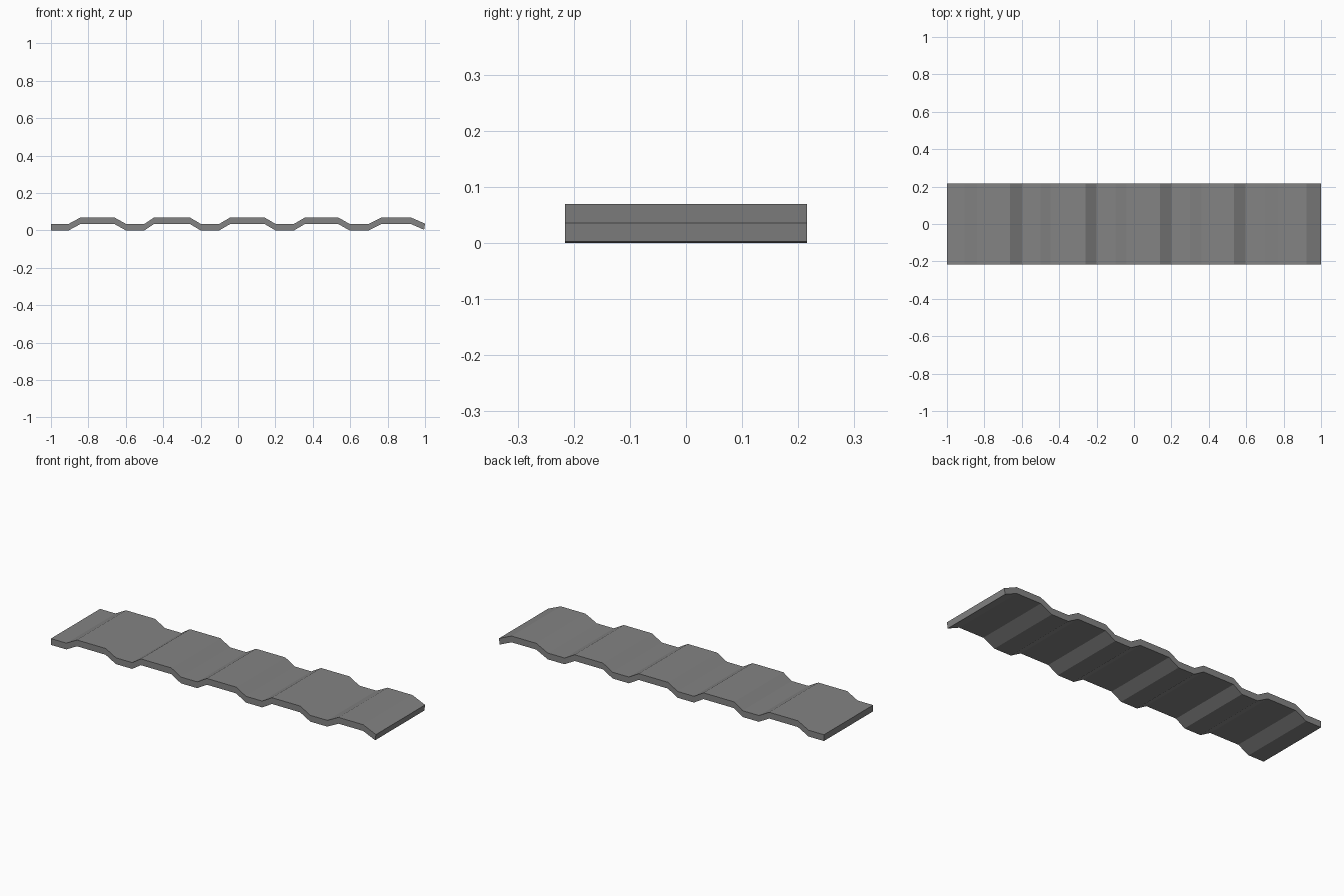
import bpy
import bmesh

cube = bpy.data.objects.get("Cube")
if cube:
    bpy.data.objects.remove(cube, do_unlink=True)

HALF_WIDTH = 0.216
LOW, HIGH, THICK = 0.0, 0.035, 0.035

# Underside fold positions, one ridge per row: rise start, rise end, fall start, fall end
ridges = [
    (-0.905, -0.84, -0.663, -0.60),
    (-0.50, -0.447, -0.259, -0.20),
    (-0.10, -0.04, 0.14, 0.20),
    (0.30, 0.36, 0.534, 0.596),
    (0.70, 0.77, 0.922, 0.995),
]
underside = [(-1.0, LOW)]
for rise_a, rise_b, fall_a, fall_b in ridges:
    underside += [(rise_a, LOW), (rise_b, HIGH), (fall_a, HIGH), (fall_b, LOW)]
underside[-1] = (0.995, 0.003)
topside = [(x, z + THICK) for x, z in underside]
topside[-1] = (1.0, 0.036)

# Corrugated sheet: strips of quads on all four long sides, plus end caps
bm = bmesh.new()


def row(profile, y):
    return [bm.verts.new((x, y, z)) for x, z in profile]


rails = [row(underside, -HALF_WIDTH), row(topside, -HALF_WIDTH),
         row(topside, HALF_WIDTH), row(underside, HALF_WIDTH)]
for k in range(4):
    a, b = rails[k], rails[(k + 1) % 4]
    for i in range(len(a) - 1):
        bm.faces.new((a[i], a[i + 1], b[i + 1], b[i]))
for end in (0, -1):
    bm.faces.new([r[end] for r in rails])
bmesh.ops.recalc_face_normals(bm, faces=bm.faces)

mesh = bpy.data.meshes.new("corrugated_sheet")
bm.to_mesh(mesh)
bm.free()
sheet = bpy.data.objects.new("corrugated_sheet", mesh)
bpy.context.collection.objects.link(sheet)

# Plain grey metal
grey = bpy.data.materials.new("plain_grey")
grey.use_nodes = True
colour = (0.23, 0.23, 0.23, 1.0)
grey.diffuse_color = colour
grey.node_tree.nodes["Principled BSDF"].inputs["Base Color"].default_value = colour
mesh.materials.append(grey)
